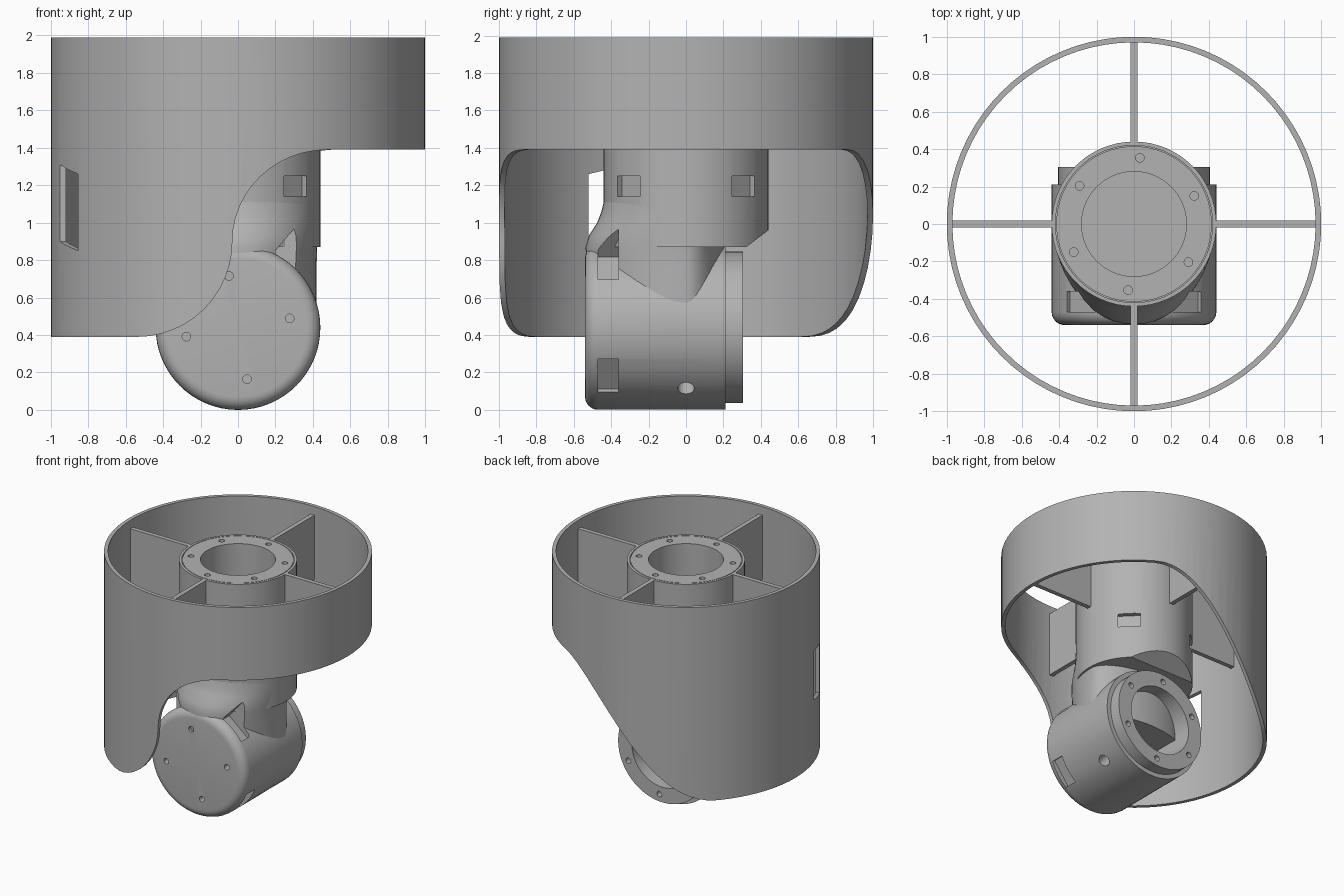
import bpy, bmesh
from math import cos, sin, pi, radians, sqrt
from mathutils import Matrix, Vector

if "Cube" in bpy.data.objects:
    bpy.data.objects.remove(bpy.data.objects["Cube"])

grey = bpy.data.materials.new("plain grey")
grey.use_nodes = True
grey.diffuse_color = (0.45, 0.45, 0.45, 1)
grey.node_tree.nodes["Principled BSDF"].inputs["Base Color"].default_value = (0.45, 0.45, 0.45, 1)


def make(name, bm):
    bmesh.ops.recalc_face_normals(bm, faces=bm.faces)
    mesh = bpy.data.meshes.new(name)
    bm.to_mesh(mesh)
    bm.free()
    mesh.materials.append(grey)
    obj = bpy.data.objects.new(name, mesh)
    bpy.context.collection.objects.link(obj)
    return obj


def lathe(name, profile, closed=False, matrix=Matrix(), steps=64):
    """Spin (radius, height) points about z."""
    bm = bmesh.new()
    vs = [bm.verts.new((r, 0, z)) for r, z in profile]
    es = [bm.edges.new(p) for p in zip(vs, vs[1:])]
    if closed:
        es.append(bm.edges.new((vs[-1], vs[0])))
    bmesh.ops.spin(bm, geom=vs + es, cent=(0, 0, 0), axis=(0, 0, 1), angle=2 * pi, steps=steps)
    bmesh.ops.remove_doubles(bm, verts=bm.verts, dist=0.0005)
    bm.transform(matrix)
    return make(name, bm)


def prism(name, points, axis, start, end):
    """Extrude a flat outline along x or y."""
    bm = bmesh.new()
    place = (lambda a, b: (start, a, b)) if axis == "x" else (lambda a, b: (a, start, b))
    face = bm.faces.new([bm.verts.new(place(a, b)) for a, b in points])
    new = bmesh.ops.extrude_face_region(bm, geom=[face])["geom"]
    step = Vector((end - start, 0, 0) if axis == "x" else (0, end - start, 0))
    bmesh.ops.translate(bm, vec=step, verts=[v for v in new if isinstance(v, bmesh.types.BMVert)])
    return make(name, bm)


def box(name, size, matrix):
    bm = bmesh.new()
    bmesh.ops.create_cube(bm, size=1, matrix=matrix @ Matrix.Diagonal((*size, 1)))
    return make(name, bm)


def peg(radius, depth, matrix):
    bm = bmesh.new()
    bmesh.ops.create_cone(bm, cap_ends=True, segments=20, radius1=radius, radius2=radius,
                          depth=depth, matrix=matrix)
    return make("cutter", bm)


def cut(targets, cutters):
    for obj in targets:
        bpy.context.view_layer.objects.active = obj
        for c in cutters:
            mod = obj.modifiers.new("cut", "BOOLEAN")
            mod.operation, mod.solver, mod.object = "DIFFERENCE", "EXACT", c
            bpy.ops.object.modifier_apply(modifier=mod.name)
    for c in cutters:
        bpy.data.objects.remove(c)


def move(x, y, z):
    return Matrix.Translation((x, y, z))


def turn(degrees):
    return Matrix.Rotation(radians(degrees), 4, "Z")


# Outer shroud: a thin tube with an S-shaped lower edge, steep in front and gentle behind
shroud = lathe("outer_shroud", [(1, 0.39), (1, 1.99), (0.97, 1.99), (0.97, 0.39)], closed=True, steps=80)
arc = [i * pi / 24 for i in range(13)]
front = [(-0.54 + 0.51 * sin(a), 0.9 - 0.51 * cos(a)) for a in arc]
front += [(0.48 - 0.51 * cos(a), 0.9 + 0.49 * sin(a)) for a in arc]
back = [(-0.75 + 1.25 * t, 0.39 + t * t * (3 - 2 * t)) for t in [i / 24 for i in range(25)]]


def under(curve):
    return curve + [(1.2, 1.39), (1.2, 0.2), (curve[0][0], 0.2)]


slot = [(-0.52, 0.85), (-0.31, 0.9), (-0.31, 1.31), (-0.52, 1.26)]
cut([shroud], [prism("cutter", under(front), "y", -1.2, 0),
               prism("cutter", under(back), "y", -0.05, 1.2),
               prism("cutter", slot, "x", -1.2, -0.7)])

# Ribs between column and shroud
for i, side in enumerate(("left", "back", "right", "front")):
    box(side + "_rib", (0.56, 0.036, 0.53), turn(90 * i) @ move(0.7, 0, 1.655))

# Upright column with bored mounting flange, windows and bolt holes
column = lathe("upper_column", [(0, 1.2), (0.28, 1.2), (0.28, 1.92), (0.415, 1.92), (0.415, 1.91),
                                (0.42, 1.91), (0.42, 1.92), (0.44, 1.92), (0.44, 0.87), (0, 0.87)])
tools = [prism("cutter", [(0.27, 0.83), (0.52, 1.02), (0.52, 0.8), (0.27, 0.8)], "x", -0.6, 0.6)]
tools += [box("cutter", (0.2, 0.17, 0.11), turn(a) @ move(0.5, 0, 1.195)) for a in (45, 135, 225, 315)]
tools += [peg(0.023, 0.2, turn(85 + 60 * i) @ move(0.355, 0, 1.92)) for i in range(6)]
cut([column], tools)

# Horizontal drum: rounded front cap, stepped and bored rear flange
lie = move(0, 0, 0.44) @ Matrix.Rotation(-pi / 2, 4, "X")
rounded = [(0.37 + 0.07 * sin(a), -0.47 - 0.07 * cos(a)) for a in arc[::2]]
drum = lathe("lower_drum", [(0, -0.54)] + rounded + [(0.44, 0.21), (0.405, 0.21), (0.405, 0.305),
             (0.28, 0.305), (0.28, -0.2), (0, -0.2)], matrix=lie)

# Neck: lofted blend from the column into the drum
bm = bmesh.new()
rings = []
for z, reach, rear, half in ((0.44, 0.5, 0.2, 0.42), (0.76, 0.53, 0.2, 0.42), (0.87, 0.537, 0.21, 0.422),
                             (0.93, 0.52, 0.3, 0.43), (1.0, 0.475, 0.4, 0.436), (1.06, 0.452, 0.43, 0.438),
                             (1.12, 0.438, 0.43, 0.438)):
    ring = []
    for i in range(48):
        a = 2 * pi * i / 48
        ring.append(bm.verts.new((half * cos(a), sin(a) * (rear if sin(a) > 0 else reach), z)))
    rings.append(ring)
for low, high in zip(rings, rings[1:]):
    for i in range(48):
        j = (i + 1) % 48
        bm.faces.new((low[i], low[j], high[j], high[i]))
bm.faces.new(rings[0])
bm.faces.new(rings[-1])
neck = make("neck", bm)

# Drum windows, side holes and bolt holes
tools = [box("cutter", (0.3, 0.22, 0.11), lie @ turn(a) @ move(0.55, 0, -0.415))
         for a in (-50, -130, 37, 143)]
cut([drum, neck], tools)
side = Matrix.Rotation(pi / 2, 4, "Y")
tools = [peg(0.045, 0.2, lie @ turn(a) @ move(0.44, 0, 0) @ side) for a in (48, 132)]
tools += [peg(0.023, 0.2, lie @ turn(25 + 60 * i) @ move(0.345, 0, 0.305)) for i in range(6)]
tools += [peg(0.023, 0.2, lie @ turn(-10 + 90 * i) @ move(0.28, 0, -0.54)) for i in range(4)]
cut([drum], tools)

# Smooth round walls, keep edges crisp
for obj in (shroud, column, drum, neck):
    bpy.ops.object.select_all(action="DESELECT")
    obj.select_set(True)
    bpy.context.view_layer.objects.active = obj
    bpy.ops.object.shade_smooth_by_angle(angle=radians(30))
